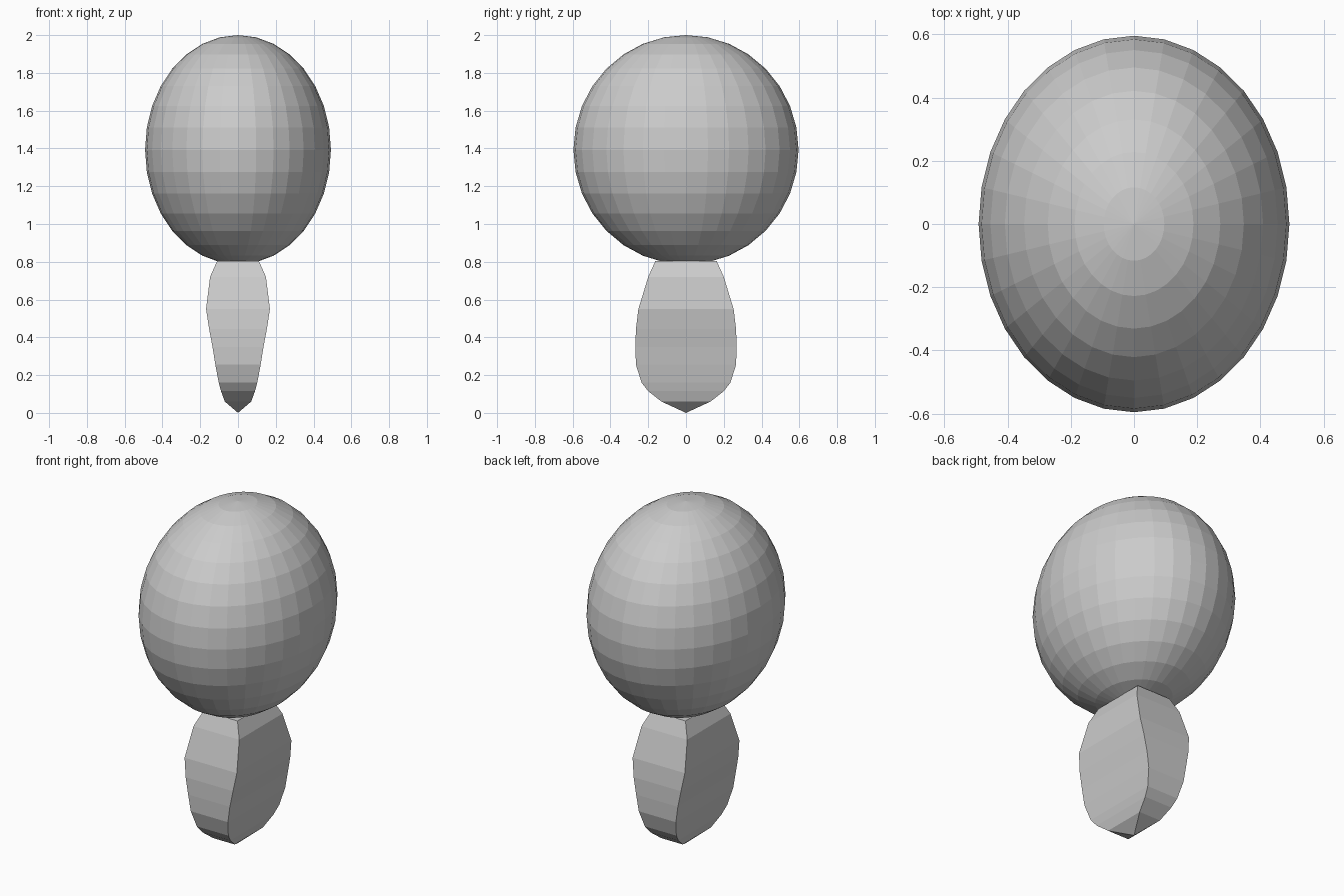
import bpy, bmesh

if "Cube" in bpy.data.objects:
    bpy.data.objects.remove(bpy.data.objects["Cube"])

# rounded upper part: a faceted ellipsoid
bpy.ops.mesh.primitive_uv_sphere_add(segments=32, ring_count=16, radius=1, location=(0, 0, 1.393))
head = bpy.context.object
head.name = "upper_ellipsoid"
head.scale = (0.492, 0.596, 0.607)

# tapered four-sided stem: height, half width, half depth
PROFILE = [
    (0.06, 0.07, 0.13), (0.115, 0.09, 0.20), (0.16, 0.102, 0.235),
    (0.255, 0.12, 0.265), (0.35, 0.135, 0.268), (0.445, 0.153, 0.265),
    (0.55, 0.169, 0.252), (0.72, 0.148, 0.20), (0.805, 0.11, 0.162),
]
bm = bmesh.new()
rings = [[bm.verts.new((sx * hx, sy * hy, z)) for sx, sy in ((-1, -1), (1, -1), (1, 1), (-1, 1))]
         for z, hx, hy in PROFILE]
tip = bm.verts.new((0, 0, 0))
for i in range(4):
    j = (i + 1) % 4
    bm.faces.new((tip, rings[0][j], rings[0][i]))
    for low, high in zip(rings, rings[1:]):
        bm.faces.new((low[i], low[j], high[j], high[i]))
bm.faces.new(rings[-1])
bmesh.ops.recalc_face_normals(bm, faces=bm.faces)
mesh = bpy.data.meshes.new("lower_stem")
bm.to_mesh(mesh)
bm.free()
stem = bpy.data.objects.new("lower_stem", mesh)
bpy.context.collection.objects.link(stem)
